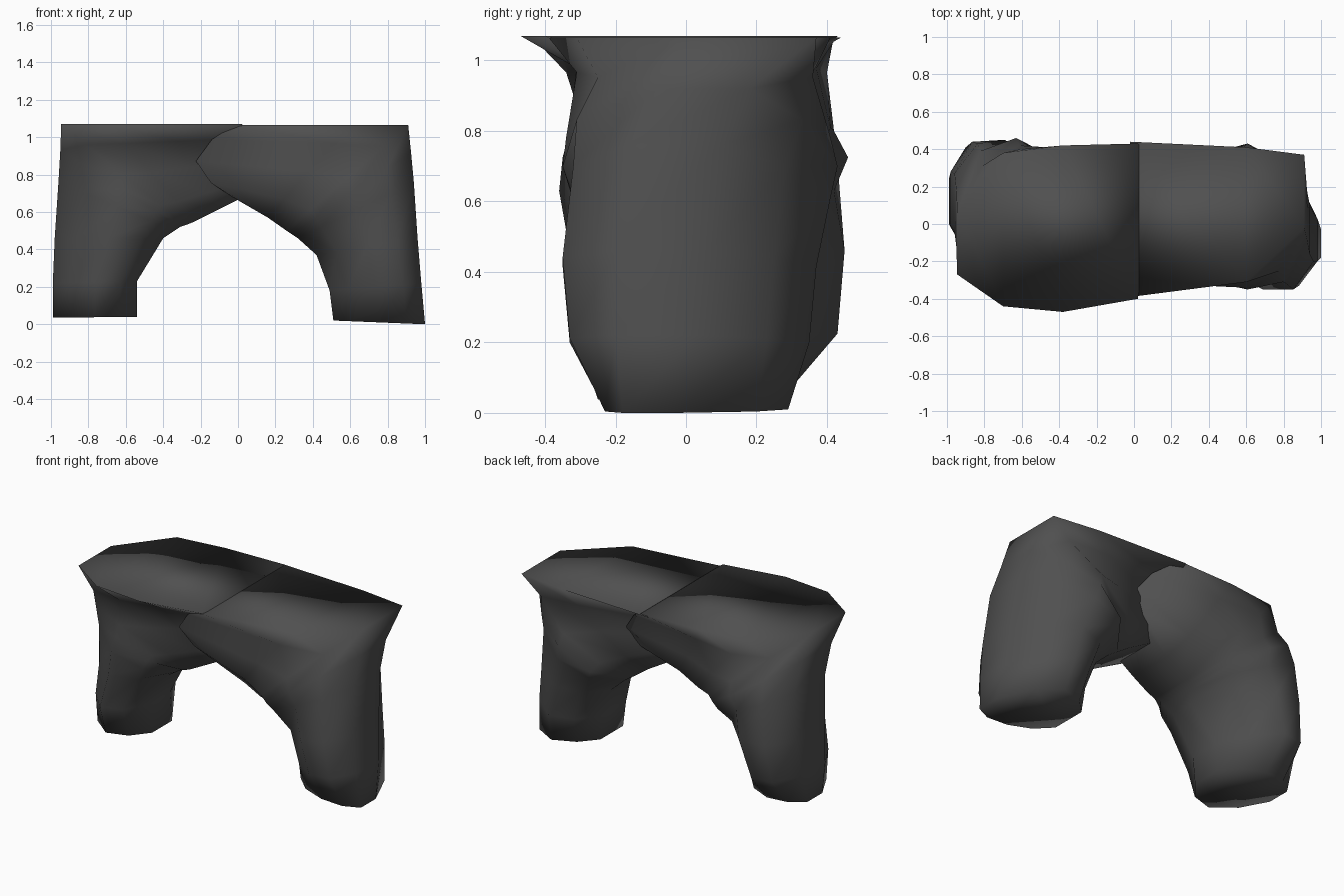
import bpy, bmesh, math
from mathutils import Vector

stone = bpy.data.materials.new("dark grey stone")
stone.diffuse_color = (0.08, 0.08, 0.08, 1)

U = (0.0, 0.2, 0.5, 0.8, 1.0)      # stations from inner to outer side of the arch

# each ring: inner (x, z), outer (x, z), front y at the stations, back y at the stations
RIGHT = [
    ((.51, .02), (1.00, .00), (-.09, -.18, -.23, -.23, -.18), (.14, .24, .29, .20, -.03)),
    ((.49, .18), (.98, .22), (-.09, -.22, -.33, -.33, -.20), (.15, .30, .35, .23, .03)),
    ((.42, .37), (.96, .46), (-.04, -.22, -.35, -.35, -.20), (.16, .33, .37, .25, .06)),
    ((.32, .46), (.94, .76), (-.10, -.28, -.32, -.32, -.16), (.16, .36, .41, .28, .10)),
    ((.29, .48), (.925, .92), (-.12, -.31, -.35, -.31, -.08), (.16, .38, .43, .33, .18)),
    ((.26, .50), (.91, 1.065), (-.14, -.32, -.34, -.25, -.02), (.16, .32, .41, .36, .37)),
    ((.16, .57), (.60, 1.065), (-.16, -.29, -.33, -.31, -.31), (.15, .26, .32, .36, .41)),
    ((-.03, .68), (-.02, 1.065), (-.18, -.24, -.28, -.31, -.39), (.14, .20, .24, .30, .44)),
]
# the left half is the same rock turned round, a little fatter and shorter
LEFT = [
    ((.54, .04), (.99, .035), (-.10, -.21, -.27, -.25, -.18), (.10, .21, .25, .14, -.03)),
    ((.54, .23), (.99, .22), (-.08, -.27, -.43, -.41, -.24), (.12, .27, .31, .16, .00)),
    ((.40, .46), (.98, .46), (-.03, -.27, -.45, -.44, -.28), (.13, .29, .33, .17, .01)),
    ((.34, .50), (.96, .76), (-.10, -.34, -.42, -.43, -.27), (.14, .31, .36, .22, .04)),
    ((.31, .52), (.95, .93), (-.12, -.36, -.46, -.39, -.18), (.14, .30, .35, .27, .12)),
    ((.28, .53), (.945, 1.07), (-.14, -.36, -.42, -.31, -.06), (.15, .28, .33, .31, .27)),
    ((.23, .55), (.70, 1.07), (-.15, -.34, -.41, -.40, -.38), (.15, .24, .29, .34, .44)),
    ((.11, .61), (.38, 1.07), (-.16, -.30, -.35, -.37, -.42), (.14, .20, .24, .31, .47)),
    ((-.03, .68), (-.02, 1.07), (-.18, -.25, -.29, -.33, -.43), (.12, .17, .22, .28, .40)),
]


def rock_half(name, rings, turn):
    """Loft a bent rock from foot to the middle of the arch."""
    bm = bmesh.new()
    loops = []
    for i, (a, b, front, back) in enumerate(rings):
        pts = list(zip(U, front)) + list(zip(U[::-1], back[::-1]))
        loop = []
        for k, (u, y) in enumerate(pts):
            x = a[0] + (b[0] - a[0]) * u
            z = a[1] + (b[1] - a[1]) * u
            if i == len(rings) - 1 and k < 5:      # overlapping front lip
                x -= 0.20 * math.sin(math.pi * u)
            loop.append(bm.verts.new((x * turn, y * turn, z)))
        loops.append(loop)
    n = len(loops[0])
    for la, lb in zip(loops, loops[1:]):
        for k in range(n):
            bm.faces.new((la[k], la[(k + 1) % n], lb[(k + 1) % n], lb[k]))
    bm.faces.new(loops[0][::-1])
    bm.faces.new(loops[-1])
    bmesh.ops.recalc_face_normals(bm, faces=bm.faces)
    for f in bm.faces:
        f.smooth = True
    me = bpy.data.meshes.new(name)
    bm.to_mesh(me)
    bm.free()
    me.materials.append(stone)
    ob = bpy.data.objects.new(name, me)
    bpy.context.collection.objects.link(ob)


rock_half("right_arch_rock", RIGHT, 1)
rock_half("left_arch_rock", LEFT, -1)
